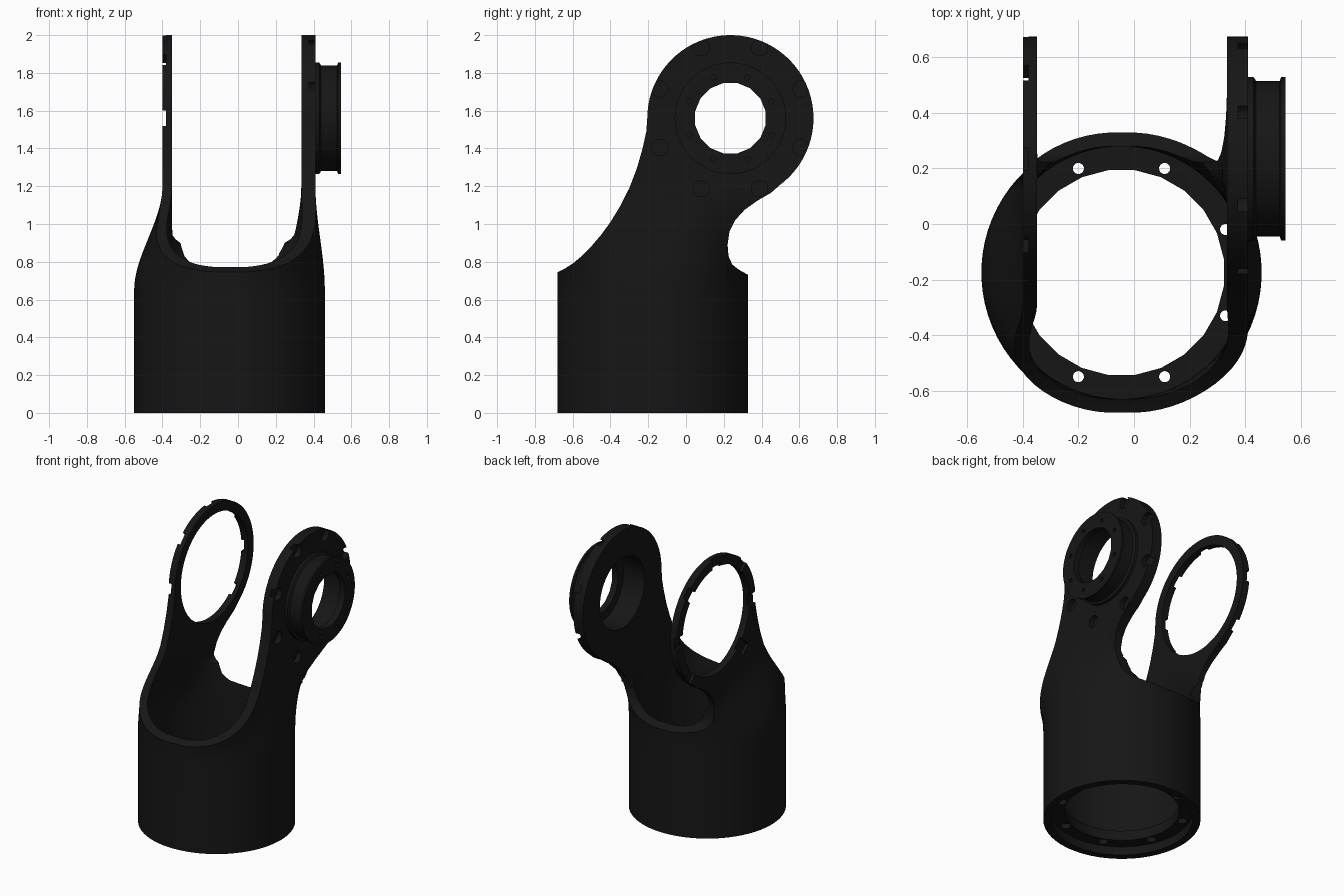
import bpy, bmesh, math
from mathutils import Matrix, Vector

cube = bpy.data.objects.get("Cube")
if cube:
    bpy.data.objects.remove(cube, do_unlink=True)

TUBE_X, TUBE_Y = -0.045, -0.175      # tube axis
PIVOT_Y, PIVOT_Z = 0.235, 1.56       # pivot axis, along x

black = bpy.data.materials.new("black_metal")
black.use_nodes = True
black.diffuse_color = (0.008, 0.008, 0.008, 1)
black.node_tree.nodes["Principled BSDF"].inputs["Base Color"].default_value = black.diffuse_color


def make_object(name, bm):
    bmesh.ops.recalc_face_normals(bm, faces=bm.faces[:])
    mesh = bpy.data.meshes.new(name)
    bm.to_mesh(mesh)
    bm.free()
    mesh.materials.append(black)
    obj = bpy.data.objects.new(name, mesh)
    bpy.context.collection.objects.link(obj)
    return obj


def select_only(obj):
    bpy.ops.object.select_all(action='DESELECT')
    obj.select_set(True)
    bpy.context.view_layer.objects.active = obj


def combine(obj, other, operation='DIFFERENCE'):
    mod = obj.modifiers.new("combine", 'BOOLEAN')
    mod.operation, mod.solver, mod.object = operation, 'EXACT', other
    select_only(obj)
    bpy.ops.object.modifier_apply(modifier=mod.name)
    bpy.data.objects.remove(other, do_unlink=True)


def add_cylinder(bm, start, end, radius, segments=64):
    a, b = Vector(start), Vector(end)
    turn = (b - a).to_track_quat('Z', 'Y').to_matrix().to_4x4()
    half_step = Matrix.Rotation(math.pi / segments, 4, 'Z')
    bmesh.ops.create_cone(bm, cap_ends=True, segments=segments, radius1=radius, radius2=radius,
                          depth=(b - a).length,
                          matrix=Matrix.Translation((a + b) / 2) @ turn @ half_step)


def cylinder(name, start, end, radius, segments=64):
    bm = bmesh.new()
    add_cylinder(bm, start, end, radius, segments)
    return make_object(name, bm)


def pivot_cylinder(name, x0, x1, radius, segments=64):
    return cylinder(name, (x0, PIVOT_Y, PIVOT_Z), (x1, PIVOT_Y, PIVOT_Z), radius, segments)


def loft(bm, rings):
    """Skin closed rings of points and cap both ends."""
    rows = [[bm.verts.new(p) for p in ring] for ring in rings]
    for low, high in zip(rows, rows[1:]):
        for i in range(len(low)):
            j = (i + 1) % len(low)
            bm.faces.new((low[i], low[j], high[j], high[i]))
    bm.faces.new(rows[0])
    bm.faces.new(rows[-1])


def smoothstep(value, low, high):
    s = min(max((value - low) / (high - low), 0), 1)
    return s * s * (3 - 2 * s)


def blended_solid(name, radius, flat_left, flat_right, z_low, front_growth, steps=36):
    """Round section at the bottom that morphs into flat parallel sides above."""
    heights = [z_low, 0.4] + [0.64 + 0.02 * i for i in range(30)] + [1.4, 2.1]
    rings = []
    for z in heights:
        flatten = smoothstep(z, 0.65, 1.2)
        spread = smoothstep(z, 0.8, 1.1)
        floor = 0.3 * smoothstep(z, 0.8, 0.95)

        def side(k, sign, flat):
            s = math.sin((k + 0.5) * math.pi / steps - math.pi / 2)
            reach = radius + spread * (0.5 if s > 0 else front_growth)
            dy = reach * s
            round_x = max(math.sqrt(max(radius ** 2 - dy ** 2, 0)), floor)
            x = round_x + (abs(flat - TUBE_X) - round_x) * flatten
            return (TUBE_X + sign * x, TUBE_Y + dy, z)

        rings.append([side(k, 1, flat_right) for k in range(steps)]
                     + [side(k, -1, flat_left) for k in reversed(range(steps))])
    bm = bmesh.new()
    loft(bm, rings)
    return make_object(name, bm)


def around_pivot(x, radius, angle):
    return (x, PIVOT_Y + radius * math.cos(angle), PIVOT_Z + radius * math.sin(angle))


# Yoke body: outer skin minus the hollow
yoke = blended_solid("yoke_body", 0.505, -0.40, 0.41, 0.0, 0.05)
combine(yoke, blended_solid("hollow", 0.455, -0.35, 0.335, -0.1, 0.6))

# Side outline trims the tube rim and shapes both arms
front = [(-0.8, -0.1), (-0.8, 0.69), (-0.68, 0.745), (-0.64, 0.765), (-0.6, 0.79), (-0.55, 0.832),
         (-0.5, 0.883), (-0.45, 0.942), (-0.4, 1.01), (-0.35, 1.092), (-0.3, 1.19),
         (-0.26, 1.295), (-0.23, 1.4), (-0.21, 1.49)]
arc = [around_pivot(0, 0.44, math.radians(180 - 233 * i / 48))[1:] for i in range(49)]
back = [(0.45, 1.165), (0.38, 1.125), (0.31, 1.075), (0.26, 1.02), (0.23, 0.96), (0.22, 0.89),
        (0.225, 0.83), (0.245, 0.785), (0.28, 0.758), (0.33, 0.73), (0.45, 0.66), (0.45, -0.1)]
bm = bmesh.new()
loft(bm, [[(x, y, z) for y, z in front + arc + back] for x in (-0.8, 0.8)])
combine(yoke, make_object("side_outline", bm), 'INTERSECT')

# Thin ring opening in one arm, bearing bore in the other
combine(yoke, pivot_cylinder("ring_opening", -0.6, -0.2, 0.375))
combine(yoke, pivot_cylinder("arm_bore", 0.2, 0.6, 0.25))

# Notches across the outer face of the thin ring
bm = bmesh.new()
for i in range(8):
    angle = i * math.pi / 4
    place = (Matrix.Translation(around_pivot(-0.40, 0.41, angle))
             @ Matrix.Rotation(angle, 4, 'X') @ Matrix.Diagonal((0.04, 0.12, 0.08, 1)))
    if i != 6:
        bmesh.ops.create_cube(bm, size=1, matrix=place)
combine(yoke, make_object("ring_notches", bm))

# Bolt pockets in the outer face of the hub arm
bm = bmesh.new()
for i in range(8):
    angle = (i + 0.5) * math.pi / 4
    add_cylinder(bm, around_pivot(0.375, 0.404, angle), around_pivot(0.5, 0.404, angle), 0.043, 20)
combine(yoke, make_object("bolt_pockets", bm))

# Pivot hub with a lip at both ends
bm = bmesh.new()
outline = [(0.395, 0.295), (0.43, 0.295), (0.44, 0.28), (0.525, 0.28), (0.53, 0.295), (0.545, 0.295)]
loft(bm, [[around_pivot(x, r, 2 * math.pi * i / 64) for i in range(64)] for x, r in outline])
hub = make_object("pivot_hub", bm)
combine(hub, pivot_cylinder("hub_recess", 0.3, 0.5, 0.25))
combine(hub, pivot_cylinder("hub_bore", 0.3, 0.7, 0.19, 16))
bm = bmesh.new()
for i in range(8):
    angle = (i + 0.5) * math.pi / 4
    add_cylinder(bm, around_pivot(0.52, 0.235, angle), around_pivot(0.6, 0.235, angle), 0.014, 12)
combine(hub, make_object("hub_screw_holes", bm))

# Bolted flange inside the foot of the tube
flange = cylinder("mount_flange", (TUBE_X, TUBE_Y, 0.06), (TUBE_X, TUBE_Y, 0.13), 0.46)
combine(flange, cylinder("flange_bore", (TUBE_X, TUBE_Y, 0), (TUBE_X, TUBE_Y, 0.3), 0.372, 24))
for name, radius, top in (("flange_holes", 0.02, 0.3), ("flange_counterbores", 0.033, 0.095)):
    bm = bmesh.new()
    for i in range(8):
        angle = (i + 0.5) * math.pi / 4
        x, y = TUBE_X + 0.406 * math.cos(angle), TUBE_Y + 0.406 * math.sin(angle)
        add_cylinder(bm, (x, y, 0), (x, y, top), radius, 16)
    combine(flange, make_object(name, bm))

for part in (yoke, hub, flange):
    select_only(part)
    bpy.ops.object.shade_smooth_by_angle(angle=math.radians(30))
